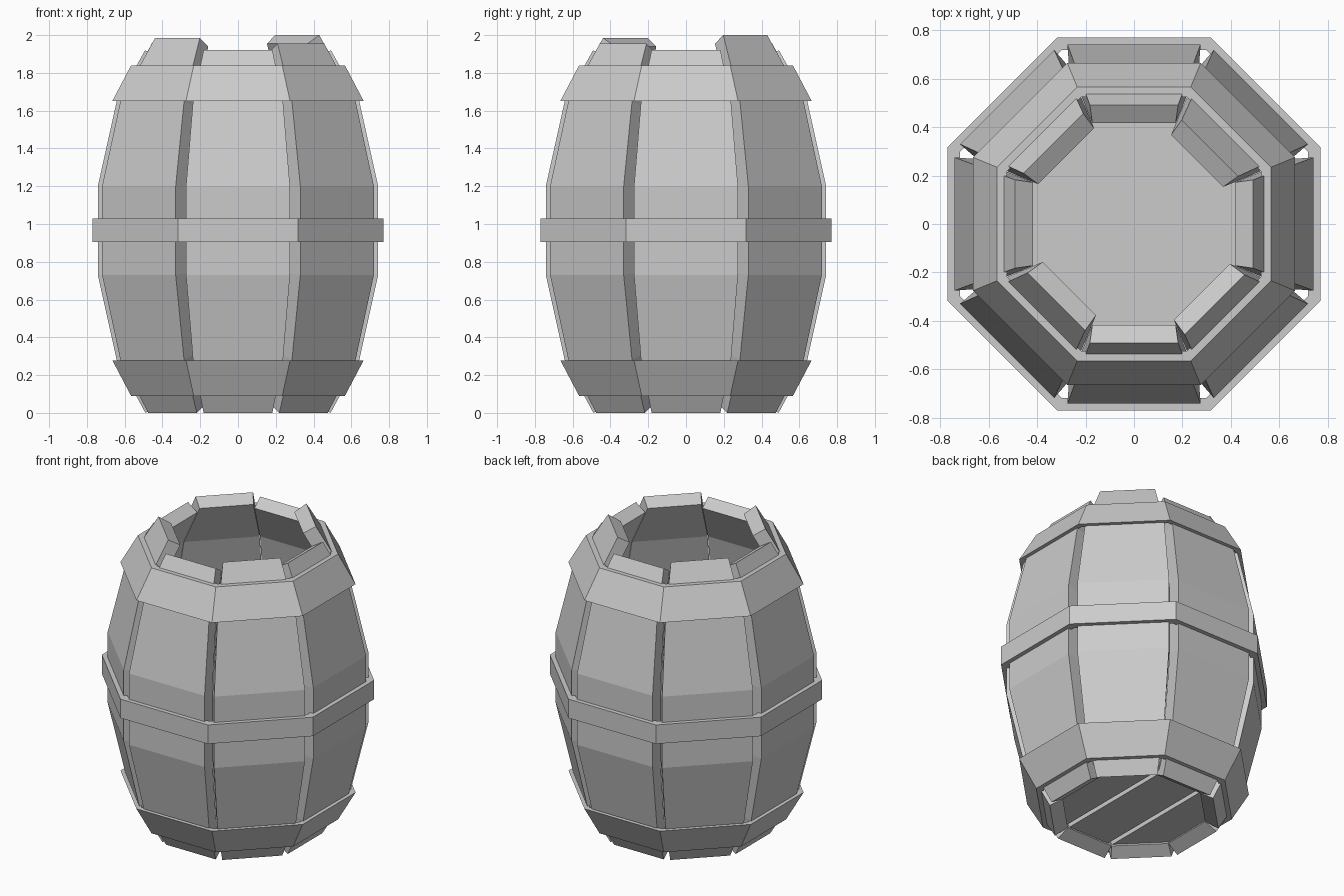
import bpy, bmesh, math

cube = bpy.data.objects.get("Cube")
if cube:
    bpy.data.objects.remove(cube)

SIDES = 8
MID = 0.965                      # height of the barrel's belly
TAN = math.tan(math.pi / SIDES)

grey = bpy.data.materials.new("plain grey")
grey.use_nodes = True
grey.diffuse_color = (0.6, 0.6, 0.6, 1)
grey.node_tree.nodes["Principled BSDF"].inputs["Base Color"].default_value = (0.6, 0.6, 0.6, 1)


def make_object(name, bm):
    bmesh.ops.recalc_face_normals(bm, faces=bm.faces)
    mesh = bpy.data.meshes.new(name)
    bm.to_mesh(mesh)
    bm.free()
    mesh.materials.append(grey)
    obj = bpy.data.objects.new(name, mesh)
    bpy.context.collection.objects.link(obj)
    return obj


def loft(name, rings, closed):
    """Skin a row of vertex rings; cap the ends or join them in a loop."""
    bm = bmesh.new()
    rows = [[bm.verts.new(p) for p in ring] for ring in rings]
    pairs = list(zip(rows, rows[1:]))
    if closed:
        pairs.append((rows[-1], rows[0]))
    else:
        bm.faces.new(rows[0])
        bm.faces.new(rows[-1])
    for a, b in pairs:
        for i in range(len(a)):
            j = (i + 1) % len(a)
            bm.faces.new((a[i], a[j], b[j], b[i]))
    return make_object(name, bm)


def octagon(apothem, z):
    r = apothem / math.cos(math.pi / SIDES)
    angles = [(i + 0.5) * math.tau / SIDES for i in range(SIDES)]
    return [(r * math.cos(a), r * math.sin(a), z) for a in angles]


# Staves: one bent board per side, each cut to its own height
def stave(name, angle, top):
    tip = 0.54 - (top - 1.84) * 0.6
    outer = [(0.49, 0), (0.642, 0.28), (0.742, 0.73), (0.742, 1.2), (0.642, 1.65), (tip, top)]
    inner = [(0.412, 0.045), (0.558, 0.31), (0.652, 0.74), (0.652, 1.19), (0.558, 1.62),
             (tip - 0.075, top - 0.045)]
    rings = []
    for (ro, zo), (ri, zi) in zip(outer, inner):
        wo, wi = ro * 0.371, ri * TAN * 0.995
        rings.append([(ro, -wo, zo), (ro, wo, zo), (ri, wi, zi), (ri, -wi, zi)])
    loft(name, rings, False).rotation_euler.z = angle


tops = {1: 2.0, 3: 1.955, 5: 1.985, 7: 1.955}
for i in range(SIDES):
    stave(f"stave_{i + 1}", i * math.tau / SIDES, tops.get(i, 1.92))

# Hoops: octagonal bands around the belly and both shoulders
belly = [(0.77, 0.905), (0.77, 1.03), (0.72, 1.03), (0.72, 0.905)]
shoulder = [(0.665, 1.652), (0.566, 1.84), (0.525, 1.84), (0.63, 1.652)]
bands = {
    "middle_hoop": belly,
    "upper_hoop": shoulder,
    "lower_hoop": [(r, 2 * MID - z) for r, z in shoulder],
}
for name, section in bands.items():
    loft(name, [octagon(r, z) for r, z in section], True)

# Floor: an octagonal panel over three boards
loft("floor_panel", [octagon(0.48, 0.11), octagon(0.49, 0.14)], False)
for name, x0, x1 in (("floor_board_right", -1, -0.18), ("floor_board_middle", -0.15, 0.15),
                     ("floor_board_left", 0.18, 1)):
    bm = bmesh.new()
    lower = [bm.verts.new(p) for p in octagon(0.445, 0.06)]
    upper = [bm.verts.new(p) for p in octagon(0.48, 0.11)]
    bm.faces.new(lower)
    bm.faces.new(upper)
    for i in range(SIDES):
        j = (i + 1) % SIDES
        bm.faces.new((lower[i], lower[j], upper[j], upper[i]))
    for x, side in ((x0, -1), (x1, 1)):
        cut = bmesh.ops.bisect_plane(bm, geom=bm.verts[:] + bm.edges[:] + bm.faces[:],
                                     plane_co=(x, 0, 0), plane_no=(side, 0, 0), clear_outer=True)
        rim = [e for e in cut["geom_cut"] if isinstance(e, bmesh.types.BMEdge)]
        if rim:
            bmesh.ops.edgeloop_fill(bm, edges=rim)
    make_object(name, bm)
